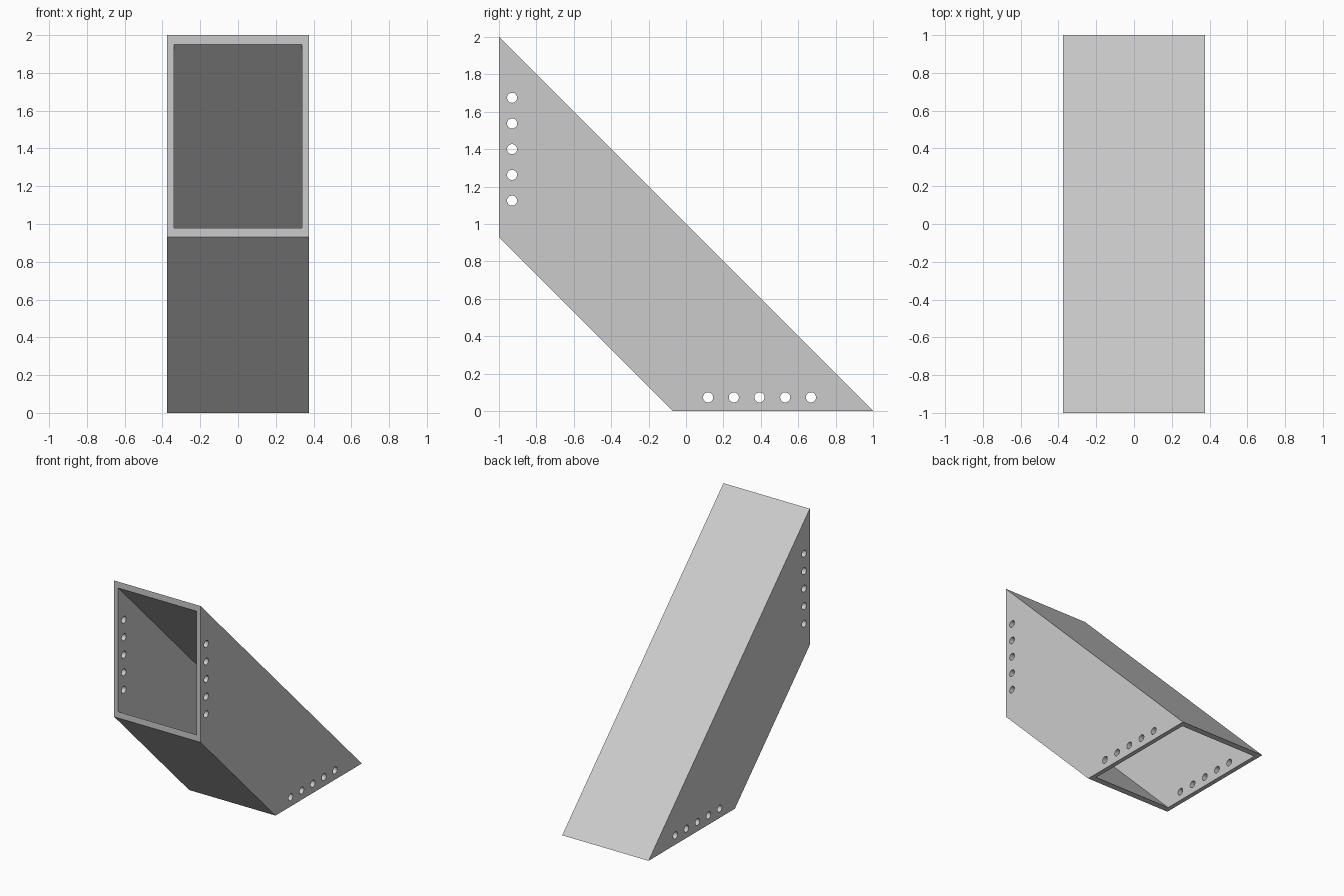
import bpy, bmesh, math
from mathutils import Matrix, Vector

cube = bpy.data.objects.get("Cube")
if cube:
    bpy.data.objects.remove(cube)

HALF_W = 0.375      # half width of the duct
WALL = 0.035        # wall thickness
HOLE_R = 0.027
MOUTH = 1.07        # length of each opening
SLANT = WALL * math.sqrt(2)

grey = bpy.data.materials.new("light grey")
grey.use_nodes = True
colour = (0.6, 0.6, 0.6, 1)
grey.diffuse_color = colour
grey.node_tree.nodes["Principled BSDF"].inputs["Base Color"].default_value = colour


def prism(bm, profile, half_width):
    """Extrude a side profile (y, z) across x."""
    face = bm.faces.new([bm.verts.new((-half_width, y, z)) for y, z in profile])
    out = bmesh.ops.extrude_face_region(bm, geom=[face])
    moved = [v for v in out["geom"] if isinstance(v, bmesh.types.BMVert)]
    bmesh.ops.translate(bm, verts=moved, vec=(2 * half_width, 0, 0))
    bmesh.ops.recalc_face_normals(bm, faces=bm.faces)


def make_object(name, bm):
    mesh = bpy.data.meshes.new(name)
    bm.to_mesh(mesh)
    bm.free()
    mesh.materials.append(grey)
    obj = bpy.data.objects.new(name, mesh)
    bpy.context.collection.objects.link(obj)
    return obj


# Slanted duct body
bm = bmesh.new()
prism(bm, [(-1, 2), (-1, 2 - MOUTH), (1 - MOUTH, 0), (1, 0)], HALF_W)
duct = make_object("slanted_duct", bm)

# Inner channel, running out past both mouths
bm = bmesh.new()
over = 0.2
top, low = 1 - SLANT, 1 - MOUTH + SLANT     # y + z of the two inner faces
prism(bm, [(-1 - over, top + 1 + over), (-1 - over, low + 1 + over),
           (low + over, -over), (top + over, -over)], HALF_W - WALL)
channel = make_object("channel_cutter", bm)

# Rows of screw holes beside each mouth, through both side walls
bm = bmesh.new()
for i in range(5):
    step = 0.1375 * i
    for y, z in ((-0.93, 1.125 + step), (0.118 + step, 0.073)):
        place = Matrix.Translation(Vector((0, y, z))) @ Matrix.Rotation(math.pi / 2, 4, "Y")
        bmesh.ops.create_cone(bm, cap_ends=True, segments=32, radius1=HOLE_R,
                              radius2=HOLE_R, depth=1, matrix=place)
holes = make_object("hole_cutter", bm)

# Cut the channel and holes, then keep the finished mesh
for cutter in (channel, holes):
    mod = duct.modifiers.new(cutter.name, "BOOLEAN")
    mod.operation = "DIFFERENCE"
    mod.solver = "EXACT"
    mod.object = cutter
    cutter.hide_render = True
bpy.context.view_layer.objects.active = duct
duct.select_set(True)
for mod in list(duct.modifiers):
    bpy.ops.object.modifier_apply(modifier=mod.name)
for cutter in (channel, holes):
    bpy.data.objects.remove(cutter)
bpy.ops.object.shade_smooth_by_angle(angle=math.radians(30))
